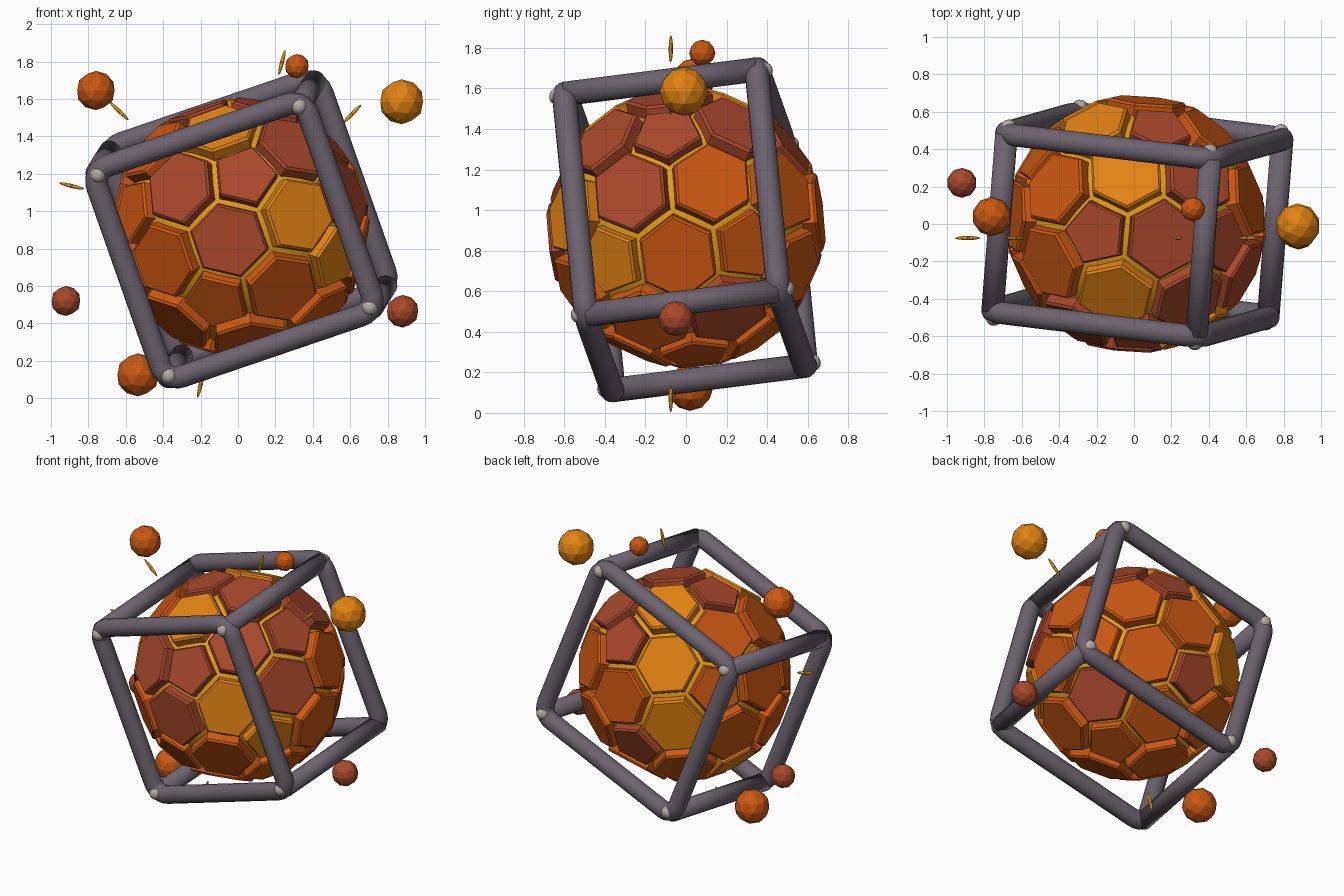
import bpy, bmesh, math
from mathutils import Vector, Matrix

if "Cube" in bpy.data.objects:
    bpy.data.objects.remove(bpy.data.objects["Cube"])


def make_mat(name, rgb):
    m = bpy.data.materials.new(name)
    m.diffuse_color = (*rgb, 1)
    m.use_nodes = True
    m.node_tree.nodes["Principled BSDF"].inputs["Base Color"].default_value = m.diffuse_color
    return m


RUST = make_mat("rust red", (0.40, 0.066, 0.024))
ORANGE = make_mat("burnt orange", (0.60, 0.098, 0.006))
AMBER = make_mat("amber", (0.76, 0.225, 0.006))
GOLD = make_mat("gold", (0.76, 0.33, 0.008))
STEEL = make_mat("purple grey", (0.15, 0.122, 0.155))
SILVER = make_mat("pale grey", (0.46, 0.40, 0.37))


def finish(name, bm, mats, smooth=False):
    bmesh.ops.recalc_face_normals(bm, faces=bm.faces)
    me = bpy.data.meshes.new(name)
    bm.to_mesh(me)
    bm.free()
    for m in mats:
        me.materials.append(m)
    for p in me.polygons:
        p.use_smooth = smooth
    ob = bpy.data.objects.new(name, me)
    bpy.context.collection.objects.link(ob)
    return ob


def ball(name, pos, r, mat, sub=2, smooth=False):
    bm = bmesh.new()
    bmesh.ops.create_icosphere(bm, subdivisions=sub, radius=r)
    bmesh.ops.translate(bm, verts=bm.verts, vec=pos)
    return finish(name, bm, [mat], smooth)


# ---- core ball
CENTRE = Vector((0.01, 0.0, 0.915))
ball("core", CENTRE, 0.63, GOLD, 5, True)

# ---- armour panels: 12 five-sided and 30 six-sided plates
def basis(a, b):
    a = Vector(a).normalized()
    b = Vector(b)
    b = (b - a * a.dot(b)).normalized()
    return Matrix((a, b, a.cross(b))).transposed()


grid = bmesh.new()
bmesh.ops.create_icosphere(grid, subdivisions=2, radius=1)
fives = [v.co.normalized() for v in grid.verts if len(v.link_edges) == 5]
near = next(p for p in fives if 0.4 < fives[0].dot(p) < 0.5)
turn = basis((0.04, -0.909, 0.416), (-0.32, -0.104, 0.944)) @ basis(fives[0], near).transposed()

# directions of the rust and amber plates, the rest are orange
rust_dirs = [(-.08, -.99, -.12), (-.42, -.86, .30), (.04, -.91, .42), (.43, -.62, .66),
             (.70, -.14, .70), (.87, -.43, .24), (-.32, -.10, .94), (.22, -.10, .97),
             (.20, .77, .60), (.60, .38, .72), (.67, .40, -.62), (0, .87, -.50)]
amber_dirs = [(.51, -.85, .10), (-.15, -.58, .80), (.76, -.59, -.27), (-.06, .34, .94),
              (-.34, .78, .52), (-.48, .87, .03), (-.73, .20, -.64)]
normals = [turn @ v.co.normalized() for v in grid.verts]


def nearest(d):
    return max(range(len(normals)), key=lambda i: normals[i].dot(Vector(d)))


slot = {nearest(d): 1 for d in rust_dirs}
slot.update({nearest(d): 2 for d in amber_dirs})

bm = bmesh.new()
for i, v in enumerate(grid.verts):
    n = normals[i]
    side = basis(n, n.orthogonal())
    e1, e2 = side.col[1], side.col[2]
    pts = [(turn @ f.calc_center_median()).normalized() for f in v.link_faces]
    pts.sort(key=lambda p: math.atan2(p.dot(e2), p.dot(e1)))
    flat = [p / p.dot(n) - n for p in pts]          # outline in the tangent plane
    mid = sum(flat, Vector()) / len(flat)
    rings = []
    for h, s in ((0.58, 0.83), (0.655, 0.85), (0.668, 0.80)):
        rings.append([bm.verts.new(CENTRE + n * h + (mid + (q - mid) * s) * 0.665) for q in flat])
    faces = [bm.faces.new(rings[0][::-1]), bm.faces.new(rings[2])]
    k = len(flat)
    for lo, hi in zip(rings, rings[1:]):
        faces += [bm.faces.new((lo[j], lo[(j + 1) % k], hi[(j + 1) % k], hi[j])) for j in range(k)]
    for f in faces:
        f.material_index = slot.get(i, 0)
grid.free()
finish("armour_panels", bm, [ORANGE, RUST, AMBER])

# ---- tilted cage
D = Vector((0.083, 1.06, 0.134)).normalized()
U = Vector((1.07, -0.12, 0.365))
U = (U - D * D.dot(U)).normalized()
V = U.cross(D)
CAGE = Vector((0.018, -0.005, 0.903))
HALF, DEPTH, FILLET, BAR = 0.60, 0.48, 0.09, 0.06


def cage_point(u, v, d):
    return CAGE + U * u + V * v + D * d


def tube(name, pts, axis, closed):
    """Round bar along pts; axis is a fixed direction across the bar."""
    bm = bmesh.new()
    n, seg, rings = len(pts), 16, []
    for i, p in enumerate(pts):
        a = pts[i - 1] if closed or i else p
        b = pts[(i + 1) % n] if closed or i < n - 1 else p
        out = (b - a).normalized().cross(axis)
        rings.append([bm.verts.new(p + BAR * (axis * math.cos(t) + out * math.sin(t)))
                      for t in (2 * math.pi * j / seg for j in range(seg))])
    for i in range(n if closed else n - 1):
        r, s = rings[i], rings[(i + 1) % n]
        for j in range(seg):
            bm.faces.new((r[j], r[(j + 1) % seg], s[(j + 1) % seg], s[j]))
    if not closed:
        bm.faces.new(rings[0])
        bm.faces.new(rings[-1])
    return finish(name, bm, [STEEL], True)


corners = [(1, 1), (-1, 1), (-1, -1), (1, -1)]
for name, sgn in (("front_frame", -1), ("back_frame", 1)):
    loop = []
    for q, (a, b) in enumerate(corners):
        for s in range(7):
            t = math.pi / 2 * (q + s / 6)
            loop.append(cage_point(a * (HALF - FILLET) + FILLET * math.cos(t),
                                   b * (HALF - FILLET) + FILLET * math.sin(t), sgn * DEPTH))
    tube(name, loop, D, True)
    # rivets on the frame corners
    for a, b in corners:
        ball("rivet", cage_point(a * 0.572, b * 0.572, sgn * (DEPTH + 0.035)), 0.042, SILVER, 3, True)
for a, b in corners:
    tube("cross_bar", [cage_point(a * 0.58, b * 0.58, s * DEPTH) for s in (-1, 1)], U, False)

# ---- floating faceted balls
for pos, r, mat in (((-0.76, 0.04, 1.645), 0.105, ORANGE), ((0.315, 0.08, 1.775), 0.065, ORANGE),
                    ((0.875, -0.01, 1.585), 0.12, AMBER), ((-0.92, 0.22, 0.52), 0.08, RUST),
                    ((0.88, -0.05, 0.465), 0.087, RUST), ((-0.535, 0.02, 0.125), 0.115, ORANGE)):
    ball("floating_ball", pos, r, mat)

# ---- thin shards pointing away from the core
for x, z in ((0.235, 1.795), (-0.635, 1.535), (-0.89, 1.135), (0.61, 1.52), (-0.2, 0.07)):
    pos = Vector((x, -0.075, z))
    ray = Vector((x - CENTRE.x, 0, z - CENTRE.z))
    bm = bmesh.new()
    bmesh.ops.create_icosphere(bm, subdivisions=2, radius=1)
    bmesh.ops.scale(bm, vec=(0.011, 0.011, 0.07), verts=bm.verts)
    bmesh.ops.transform(bm, verts=bm.verts,
                        matrix=Matrix.Translation(pos) @ ray.to_track_quat('Z', 'Y').to_matrix().to_4x4())
    finish("shard", bm, [GOLD])
